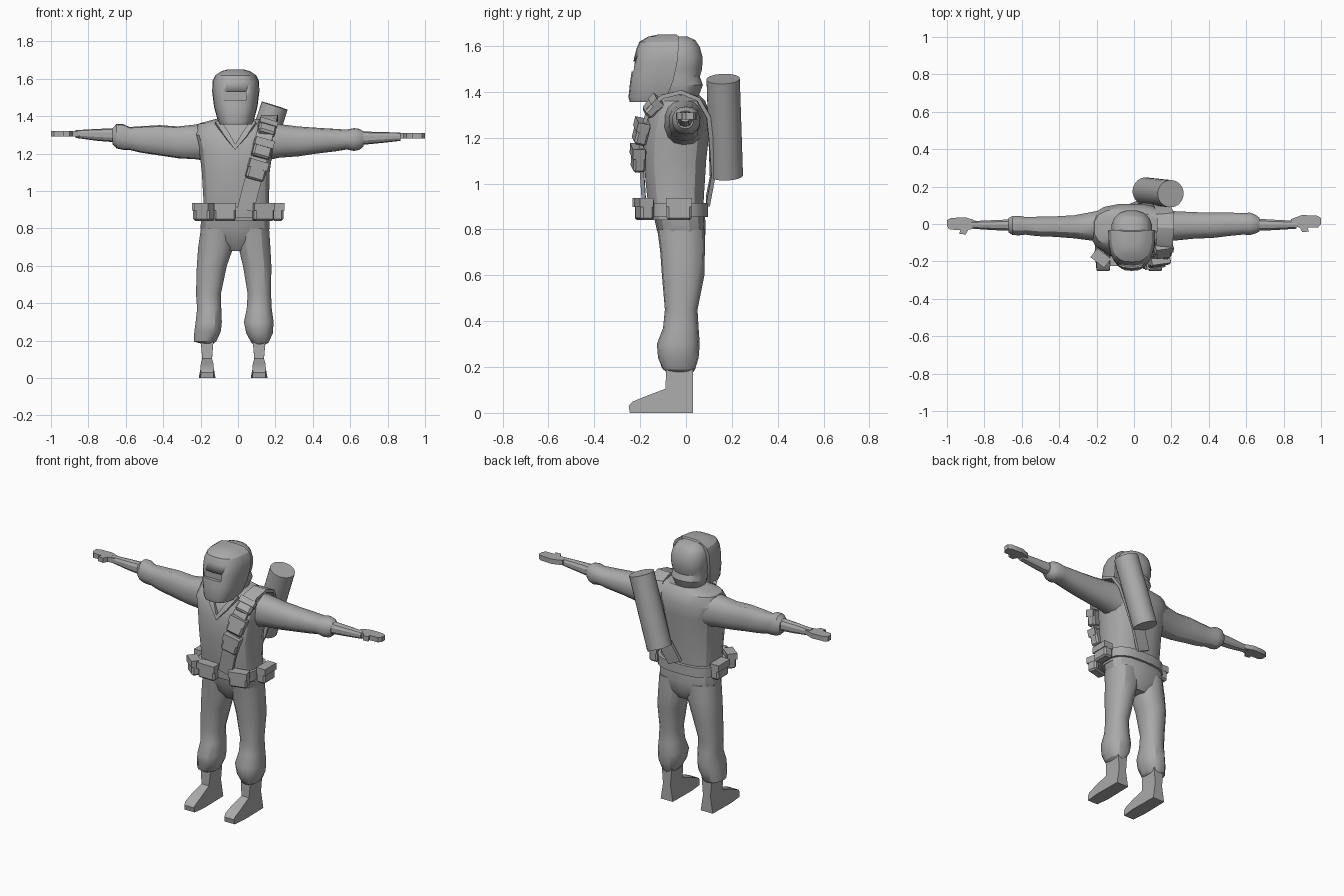
import bpy, bmesh, math
from mathutils import Vector, Matrix

grey = bpy.data.materials.new("plain_grey")
grey.diffuse_color = (0.4, 0.4, 0.4, 1)


def finish(name, bm, angle=30):
    """Turn a bmesh into a named, shaded object."""
    bmesh.ops.recalc_face_normals(bm, faces=bm.faces)
    me = bpy.data.meshes.new(name)
    bm.to_mesh(me)
    bm.free()
    me.materials.append(grey)
    ob = bpy.data.objects.new(name, me)
    bpy.context.collection.objects.link(ob)
    bpy.ops.object.select_all(action='DESELECT')
    ob.select_set(True)
    bpy.context.view_layer.objects.active = ob
    bpy.ops.object.shade_smooth_by_angle(angle=math.radians(angle))
    return ob


def skin(bm, rows, closed=False):
    """Bridge rows of points; cap both ends unless closed."""
    vs = [[bm.verts.new(p) for p in r] for r in rows]
    n = len(vs[0])
    for a, b in zip(vs, vs[1:]):
        for i in range(n):
            j = (i + 1) % n
            bm.faces.new((a[i], a[j], b[j], b[i]))
    bm.faces.new(vs[0])
    bm.faces.new(vs[-1])


def loft(name, rings, axis='z', n=14, power=2.3, front_half=False, angle=30):
    """Loft rounded rings (t, u0, u1, v0, v1) along z (u=x, v=y) or x (u=y, v=z)."""
    rows = []
    for t, u0, u1, v0, v1 in rings:
        row = []
        for i in range(n):
            a = math.pi + math.pi * i / (n - 1) if front_half else 2 * math.pi * (i + .5) / n
            c, s = math.cos(a), math.sin(a)
            c = math.copysign(abs(c) ** (2 / power), c)
            s = math.copysign(abs(s) ** (2 / power), s)
            u = (u0 + u1) / 2 + c * (u1 - u0) / 2
            v = v1 + s * (v1 - v0) if front_half else (v0 + v1) / 2 + s * (v1 - v0) / 2
            row.append((u, v, t) if axis == 'z' else (t, u, v))
        rows.append(row)
    bm = bmesh.new()
    skin(bm, rows)
    return finish(name, bm, angle)


def ribbon(name, pts, width, thick):
    """Flat band lying on the body."""
    pts = [Vector(p) for p in pts]
    rows = []
    for i, p in enumerate(pts):
        t = (pts[min(i + 1, len(pts) - 1)] - pts[max(i - 1, 0)]).normalized()
        nrm = Vector((0, p.y + .04, max(0, p.z - 1.25)))
        nrm = (nrm - t * nrm.dot(t)).normalized()
        w = t.cross(nrm) * width / 2
        d = nrm * thick / 2
        rows.append([p - w - d, p + w - d, p + w + d, p - w + d])
    bm = bmesh.new()
    skin(bm, rows)
    return finish(name, bm)


def pouch(name, loc, size, turn=0, roll=0, tip=0):
    """Bevelled box with a flap plate over its upper front."""
    w, d, h = size
    bm = bmesh.new()
    bmesh.ops.create_cube(bm, size=1, matrix=Matrix.Diagonal((w, d, h, 1)))
    bmesh.ops.bevel(bm, geom=bm.edges[:], offset=.01, segments=1, affect='EDGES')
    flap = Matrix.Translation((0, -.005, h * .3)) @ Matrix.Diagonal((w * 1.03, d, h * .42, 1))
    bmesh.ops.create_cube(bm, size=1, matrix=flap)
    rot = (Matrix.Rotation(math.radians(turn), 4, 'Z') @ Matrix.Rotation(math.radians(roll), 4, 'Y')
           @ Matrix.Rotation(math.radians(tip), 4, 'X'))
    bm.transform(Matrix.Translation(loc) @ rot)
    return finish(name, bm)


# Torso, neck and hips
loft("torso", [(.84, -.19, .175, -.155, .075), (.95, -.187, .168, -.172, .08),
               (1.1, -.196, .172, -.187, .09), (1.22, -.21, .188, -.182, .103),
               (1.3, -.235, .2, -.162, .108), (1.36, -.215, .192, -.125, .085),
               (1.385, -.12, .12, -.09, .06)], n=16, power=2.8)
loft("neck", [(1.3, -.08, .06, -.1, .05), (1.42, -.07, .05, -.1, .04)])
loft("hips", [(.68, -.07, .05, -.07, .05), (.73, -.17, .135, -.105, .08),
              (.8, -.205, .173, -.128, .086), (.88, -.195, .172, -.145, .082)], power=2.8)
ribbon("collar", [(-.11, -.125, 1.37), (-.06, -.165, 1.3), (-.015, -.186, 1.235),
                  (.035, -.165, 1.3), (.085, -.125, 1.37)], .03, .02)

# Trouser legs
loft("right_trouser", [(.185, -.2, -.13, -.09, .03), (.195, -.238, -.115, -.105, .04),
                       (.25, -.235, -.09, -.122, .055), (.3, -.228, -.085, -.127, .06),
                       (.37, -.22, -.088, -.1, .055), (.45, -.226, -.09, -.092, .05),
                       (.6, -.222, -.058, -.105, .08), (.7, -.215, -.022, -.112, .082),
                       (.8, -.2, -.02, -.125, .082)])
loft("left_trouser", [(.175, .085, .14, -.08, .03), (.19, .07, .165, -.1, .04),
                      (.24, .042, .188, -.122, .055), (.3, .03, .192, -.127, .06),
                      (.37, .045, .182, -.1, .055), (.45, .05, .178, -.092, .05),
                      (.6, .025, .18, -.105, .08), (.7, 0, .175, -.112, .082),
                      (.8, 0, .168, -.125, .082)])

# Boots: side profile (y, z, half width)
boot = [(.03, 0, .042), (.03, .1, .026), (.03, .21, .035), (-.085, .21, .035), (-.09, .105, .026),
        (-.17, .075, .034), (-.235, .048, .036), (-.25, .03, .033), (-.245, 0, .036), (-.15, 0, .045)]
for name, x in (("right_boot", -.165), ("left_boot", .113)):
    bm = bmesh.new()
    skin(bm, [[(x + s * w, y, z) for y, z, w in boot] for s in (-1, 1)])
    finish(name, bm)

# Sleeves with rolled cuffs, then forearms
loft("right_sleeve", [(-.16, -.1, .08, 1.16, 1.37), (-.23, -.09, .065, 1.17, 1.355),
                      (-.32, -.078, .048, 1.175, 1.345), (-.42, -.07, .042, 1.19, 1.352),
                      (-.52, -.066, .04, 1.205, 1.346), (-.58, -.058, .038, 1.22, 1.342),
                      (-.615, -.062, .045, 1.22, 1.358), (-.65, -.06, .044, 1.228, 1.358),
                      (-.672, -.045, .032, 1.25, 1.335)], 'x')
loft("left_sleeve", [(.14, -.1, .08, 1.16, 1.37), (.22, -.09, .07, 1.178, 1.358),
                     (.32, -.08, .065, 1.185, 1.345), (.42, -.076, .062, 1.2, 1.338),
                     (.52, -.064, .062, 1.212, 1.332), (.58, -.058, .06, 1.222, 1.328),
                     (.62, -.06, .062, 1.214, 1.336), (.65, -.052, .05, 1.22, 1.332),
                     (.672, -.04, .034, 1.24, 1.318)], 'x')
loft("right_forearm", [(-.65, -.038, .026, 1.26, 1.336), (-.75, -.034, .022, 1.268, 1.332),
                       (-.87, -.026, .016, 1.284, 1.325)], 'x', n=10)
loft("left_forearm", [(.65, -.038, .03, 1.245, 1.318), (.75, -.034, .024, 1.255, 1.316),
                      (.87, -.026, .018, 1.268, 1.312)], 'x', n=10)

# Hands: flat mitten outline with thumb
hand = [(.84, -.024), (.885, -.03), (.9, -.056), (.935, -.052), (.928, -.032), (.985, -.03),
        (1, -.012), (1, .02), (.98, .032), (.9, .036), (.865, .024), (.84, .014)]
for name, s, z, dy in (("right_hand", -1, 1.305, 0), ("left_hand", 1, 1.295, .012)):
    bm = bmesh.new()
    skin(bm, [[(s * x, y + dy, z + h) for x, y in hand] for h in (-.015, .015)])
    finish(name, bm)

# Head: back of the skull, and face mask with a recessed viewing slot
loft("skull", [(1.35, -.075, .05, -.1, .04), (1.385, -.1, .075, -.11, .058),
               (1.43, -.117, .093, -.12, .075), (1.465, -.112, .088, -.12, .062),
               (1.5, -.12, .096, -.13, .072), (1.55, -.122, .098, -.13, .074),
               (1.595, -.115, .09, -.13, .062), (1.625, -.095, .07, -.13, .042),
               (1.642, -.06, .035, -.12, .005)], n=16)
mask = loft("mask", [(1.355, -.098, .074, -.245, -.09), (1.375, -.108, .084, -.251, -.084),
                     (1.45, -.128, .104, -.243, -.055), (1.53, -.138, .114, -.23, -.038),
                     (1.585, -.137, .113, -.217, -.033), (1.618, -.122, .098, -.203, -.032),
                     (1.64, -.09, .066, -.165, -.032), (1.65, -.055, .031, -.12, -.04)],
            n=13, power=2.9, front_half=True)
bm = bmesh.new()
bmesh.ops.create_cube(bm, size=1, matrix=Matrix.Translation((-.02, -.265, 1.51))
                      @ Matrix.Diagonal((.125, .1, .045, 1)))
cutter = finish("slot_cutter", bm)
cutter.hide_render = True
cut = mask.modifiers.new("slot", 'BOOLEAN')
cut.object = cutter
cut.solver = 'EXACT'
bpy.context.view_layer.objects.active = mask
bpy.ops.object.modifier_apply(modifier=cut.name)
bpy.data.objects.remove(cutter)

# Belt and its pouches
loft("belt", [(.855, -.205, .187, -.182, .097), (.915, -.205, .187, -.186, .097)], n=20, power=2.8)
for name, loc, w, turn in (("belt_pouch_corner", (-.175, -.178, .888), .09, -38),
                           ("belt_pouch_front", (-.07, -.19, .888), .115, 0),
                           ("belt_pouch_left", (.135, -.18, .888), .11, 14),
                           ("belt_pouch_side_left", (.213, -.03, .888), .11, 90),
                           ("belt_pouch_side_right", (-.21, -.03, .888), .11, -90)):
    pouch(name, loc, (w, .06, .095), turn)

# Shoulder strap with chest pouches
ribbon("shoulder_strap", [(.04, -.182, .9), (.07, -.19, 1.02), (.1, -.197, 1.12), (.125, -.193, 1.23),
                          (.15, -.158, 1.33), (.163, -.1, 1.38), (.168, -.02, 1.398), (.168, .05, 1.37),
                          (.15, .095, 1.3), (.12, .11, 1.2), (.07, .12, 1.05), (.01, .095, .92)],
       .09, .018)
pouch("chest_pouch_low", (.1, -.207, 1.11), (.1, .055, .105), 8, 16, 0)
pouch("chest_pouch_mid", (.13, -.195, 1.225), (.1, .055, .1), 8, 16, -12)
pouch("chest_pouch_top", (.155, -.145, 1.335), (.095, .045, .085), 8, 16, -42)

# Back canister
a, b = Vector((.062, .176, 1.035)), Vector((.196, .162, 1.456))
bm = bmesh.new()
bmesh.ops.create_cone(bm, cap_ends=True, segments=24, radius1=.073, radius2=.073, depth=(b - a).length)
bm.transform(Matrix.Translation((a + b) / 2) @ (b - a).to_track_quat('Z', 'Y').to_matrix().to_4x4())
finish("canister", bm)
